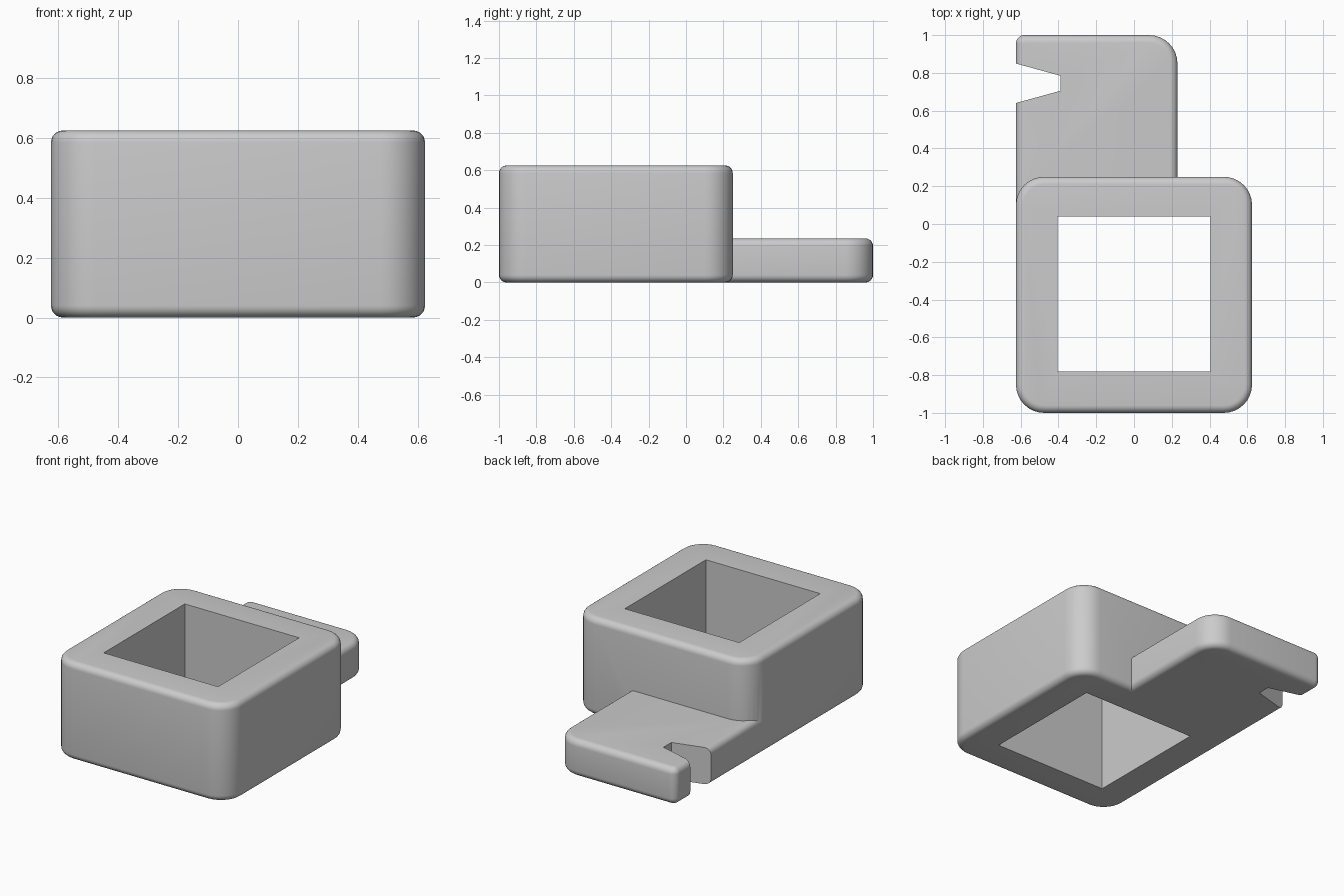
import bpy
import bmesh
from math import sin, cos, pi

if "Cube" in bpy.data.objects:
    bpy.data.objects.remove(bpy.data.objects["Cube"], do_unlink=True)

FILLET = 0.04

grey = bpy.data.materials.new("light grey")
grey.use_nodes = True
grey.diffuse_color = (0.6, 0.6, 0.6, 1)
grey.node_tree.nodes["Principled BSDF"].inputs["Base Color"].default_value = (0.6, 0.6, 0.6, 1)


def loft(name, rings):
    """Closed solid skinned through a stack of equal rings."""
    bm = bmesh.new()
    loops = [[bm.verts.new(p) for p in ring] for ring in rings]
    n = len(loops[0])
    for low, high in zip(loops, loops[1:]):
        for i in range(n):
            j = (i + 1) % n
            bm.faces.new((low[i], low[j], high[j], high[i]))
    bm.faces.new(loops[0][::-1])
    bm.faces.new(loops[-1])
    mesh = bpy.data.meshes.new(name)
    bm.to_mesh(mesh)
    bm.free()
    obj = bpy.data.objects.new(name, mesh)
    bpy.context.collection.objects.link(obj)
    mesh.materials.append(grey)
    return obj


def rounded_slab(name, x0, x1, y0, y1, height, radii, steps=8):
    """Slab with its own radius per corner and filleted rims."""
    corners = zip(((x1, y1), (x0, y1), (x0, y0), (x1, y0)), radii,
                  ((-1, -1), (1, -1), (1, 1), (-1, 1)))
    centres = [(x + sx * r, y + sy * r, r) for (x, y), r, (sx, sy) in corners]

    def ring(inset, z):
        return [(cx + (r - inset) * cos(a), cy + (r - inset) * sin(a), z)
                for q, (cx, cy, r) in enumerate(centres)
                for a in [(q + k / steps) * pi / 2 for k in range(steps + 1)]]

    profile = [(FILLET * (1 - sin(t)), FILLET * (1 - cos(t)))
               for t in [k / 6 * pi / 2 for k in range(7)]]
    rings = [ring(d, z) for d, z in profile]
    rings += [ring(d, height - z) for d, z in reversed(profile)]
    return loft(name, rings)


def prism(name, outline):
    return loft(name, [[(x, y, z) for x, y in outline] for z in (-0.2, 0.9)])


def boolean(target, other, operation):
    mod = target.modifiers.new(other.name, 'BOOLEAN')
    mod.operation = operation
    mod.solver = 'EXACT'
    mod.object = other
    bpy.context.view_layer.objects.active = target
    bpy.ops.object.modifier_apply(modifier=mod.name)
    bpy.data.objects.remove(other, do_unlink=True)


# Square sleeve and the flush side tab
sleeve = rounded_slab("sleeve_with_tab", -0.625, 0.625, -1, 0.25, 0.625, [0.15] * 4)
tab = rounded_slab("tab", -0.625, 0.23, 0.05, 1, 0.235, [0.15, 0.045, 0.045, 0.045])

# Tapered notch in the tab
notch = prism("notch", [(-0.39, 0.705), (-0.39, 0.785), (-0.7, 0.87), (-0.7, 0.62)])
boolean(tab, notch, 'DIFFERENCE')
boolean(sleeve, tab, 'UNION')

# Square through hole
hole = prism("hole", [(-0.405, -0.78), (0.405, -0.78), (0.405, 0.04), (-0.405, 0.04)])
boolean(sleeve, hole, 'DIFFERENCE')

bpy.ops.object.select_all(action='DESELECT')
sleeve.select_set(True)
bpy.context.view_layer.objects.active = sleeve
bpy.ops.object.shade_smooth_by_angle(angle=pi / 6)
